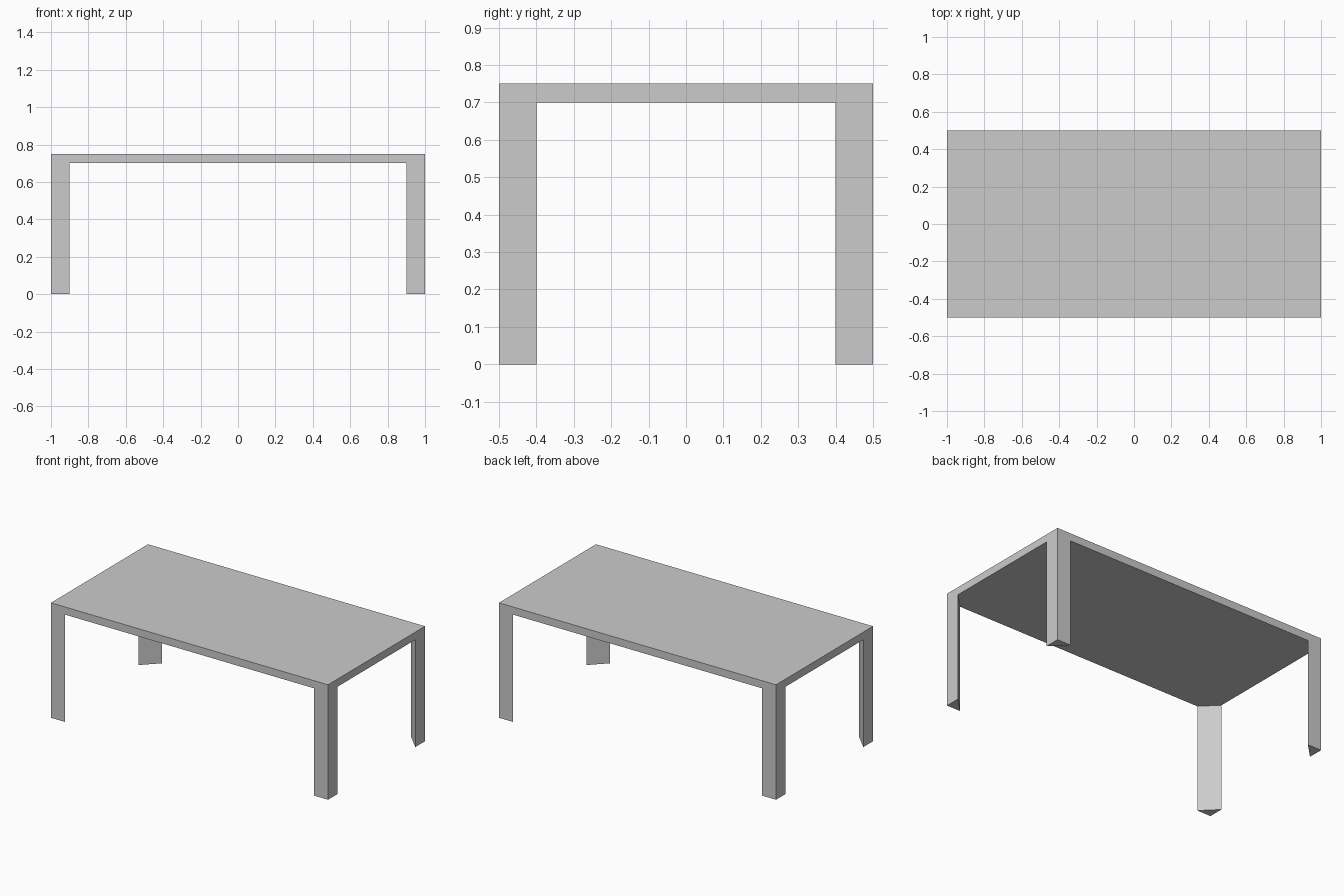
import bpy
import bmesh

if "Cube" in bpy.data.objects:
    bpy.data.objects.remove(bpy.data.objects["Cube"])

HALF_X, HALF_Y = 1.0, 0.5
LEG = 0.10
UNDER, TOP = 0.70, 0.75

bm = bmesh.new()


def ring(points, z):
    return [bm.verts.new((x, y, z)) for x, y in points]


def walls(lower, upper):
    for i in range(len(lower) - 1):
        bm.faces.new((lower[i], lower[i + 1], upper[i + 1], upper[i]))


# One quarter of the table: outer edge runs from the x axis round the corner to the y axis
edge = [(HALF_X, 0), (HALF_X, HALF_Y - LEG), (HALF_X, HALF_Y),
        (HALF_X - LEG, HALF_Y), (0, HALF_Y)]
under = ring(edge, UNDER)
top = ring(edge, TOP)
foot = ring(edge[1:4], 0)
under_mid, top_mid = ring([(0, 0)], UNDER)[0], ring([(0, 0)], TOP)[0]

# Tabletop: upper face, rim, and underside cut off diagonally where the leg starts
bm.faces.new([top_mid] + top)
walls(under, top)
bm.faces.new([under_mid, under[4], under[3], under[1], under[0]])

# Triangular corner leg: three sides and the foot
walls(foot + foot[:1], under[1:4] + under[1:2])
bm.faces.new(foot[::-1])

bmesh.ops.recalc_face_normals(bm, faces=bm.faces)
if any(f.normal.z < 0 for f in bm.faces if f.calc_center_median().z > TOP - 1e-4):
    bmesh.ops.reverse_faces(bm, faces=bm.faces)
mesh = bpy.data.meshes.new("table")
bm.to_mesh(mesh)
bm.free()

# Mirror the quarter into the whole table
table = bpy.data.objects.new("table", mesh)
bpy.context.collection.objects.link(table)
mirror = table.modifiers.new("mirror", 'MIRROR')
mirror.use_axis = (True, True, False)
mirror.use_clip = True
